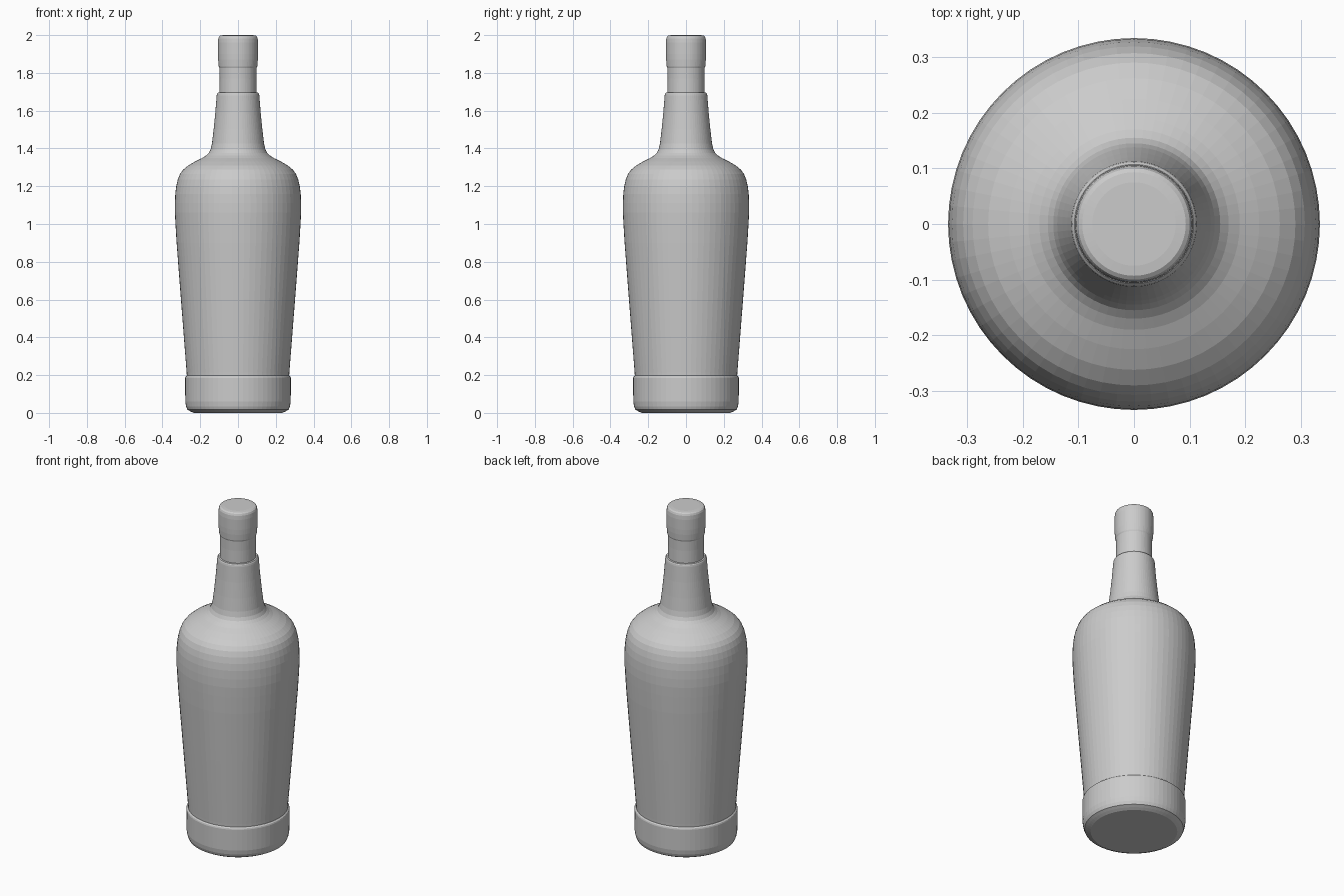
import bpy, bmesh
from math import cos, sin, tau

SIDES = 64


def lathe(name, profile, close_bottom=False, close_top=False):
    """Revolve (radius, height) points around z."""
    bm = bmesh.new()
    rings = [[bm.verts.new((r * cos(tau * i / SIDES), r * sin(tau * i / SIDES), z))
              for i in range(SIDES)] for r, z in profile]
    for low, high in zip(rings, rings[1:]):
        for i in range(SIDES):
            j = (i + 1) % SIDES
            bm.faces.new((low[i], low[j], high[j], high[i]))
    if close_bottom:
        bm.faces.new(rings[0][::-1])
    if close_top:
        bm.faces.new(rings[-1])
    mesh = bpy.data.meshes.new(name)
    bm.to_mesh(mesh)
    bm.free()
    obj = bpy.data.objects.new(name, mesh)
    bpy.context.collection.objects.link(obj)
    return obj


# Base band: rounded foot and the raised ring around the bottom
base = [(0.235, 0.0), (0.252, 0.008), (0.268, 0.017), (0.275, 0.035), (0.279, 0.06),
        (0.28, 0.185), (0.278, 0.192), (0.271, 0.198)]
# Tapered body and round shoulder
body = [(0.272, 0.215), (0.302, 0.6), (0.325, 0.9), (0.331, 1.0), (0.334, 1.06),
        (0.334, 1.11), (0.332, 1.16), (0.327, 1.2), (0.319, 1.235), (0.307, 1.265),
        (0.29, 1.288), (0.262, 1.311), (0.225, 1.332), (0.19, 1.349)]
# Neck with the collar step
neck = [(0.17, 1.362), (0.155, 1.376), (0.145, 1.395), (0.138, 1.425), (0.129, 1.5),
        (0.12, 1.59), (0.113, 1.68), (0.111, 1.69), (0.107, 1.695), (0.099, 1.697),
        (0.098, 1.77), (0.099, 1.827)]
lathe("bottle", base + body + neck, close_bottom=True)

# Cap sits on the neck
lathe("cap", [(0.099, 1.827), (0.102, 1.835), (0.105, 1.87), (0.106, 1.9), (0.106, 1.96),
              (0.104, 1.983), (0.1, 1.993), (0.093, 1.998), (0.075, 2.0)],
      close_top=True)
